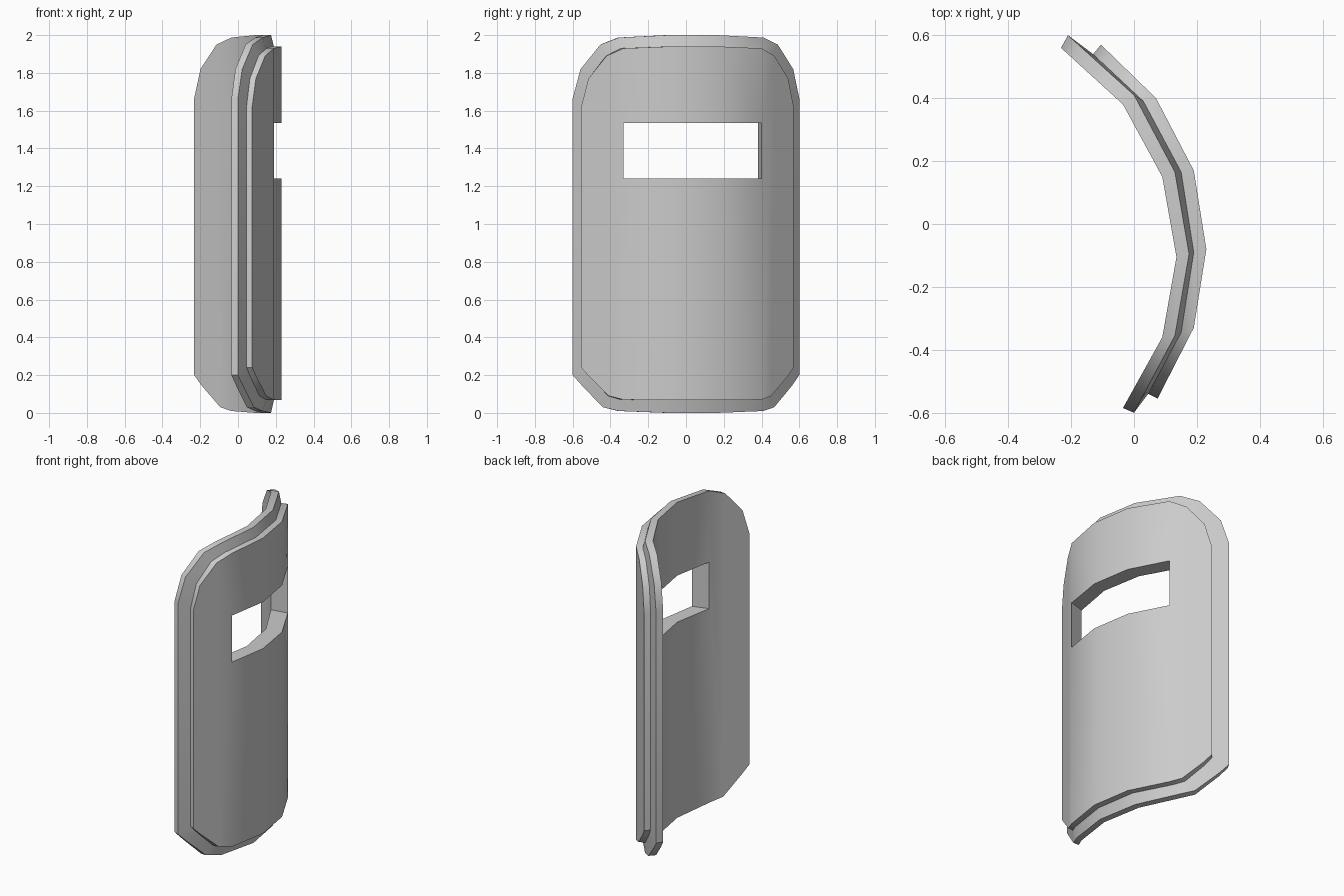
import bpy, bmesh
from math import radians

if "Cube" in bpy.data.objects:
    bpy.data.objects.remove(bpy.data.objects["Cube"])

# Plan curves (x, y) from the +y edge to the -y edge, one per layer
BACK = [(-.232, .56), (-.035, .38), (.09, .15), (.135, -.105), (.09, -.36), (-.035, -.585)]
RIM = [(-.21, .60), (0, .41), (.13, .165), (.175, -.095), (.13, -.355), (0, -.60)]
STEP = [(-.13, .54), (.03, .39), (.15, .165), (.19, -.09), (.15, -.345), (.045, -.54)]
FRONT = [(-.105, .57), (.07, .40), (.19, .17), (.23, -.08), (.19, -.33), (.075, -.555)]

# Columns across the curve: position along it at the top and bottom
U_TOP = [0, .17, .6, 1, 2, 3, 4, 4.4, 4.83, 5]
U_BOT = [0, .2, .7, 1, 2, 3, 4, 4.35, 4.8, 5]
OUTER_TOP = [1.665, 1.82, 1.95, 1.987, 2.0]
OUTER_BOT = [.20, .145, .03, .01, 0]
INNER_TOP = [1.62, 1.77, 1.89, 1.93, 1.94]
INNER_BOT = [.24, .19, .09, .07, .068]
WIN_LOW, WIN_HIGH = 1.24, 1.535
WIN_FIRST, WIN_LAST = 3, 6


def mirrored(half):
    return half + half[::-1]


def point(curve, u, z):
    i = min(int(u), len(curve) - 2)
    t = u - i
    (x0, y0), (x1, y1) = curve[i], curve[i + 1]
    return (x0 + (x1 - x0) * t, y0 + (y1 - y0) * t, z)


bm = bmesh.new()


def make_columns(curve, tops, bottoms, window):
    cols = []
    for i, (zt, zb) in enumerate(zip(mirrored(tops), mirrored(bottoms))):
        pts = [point(curve, U_BOT[i], zb)]
        if window and WIN_FIRST <= i <= WIN_LAST:
            pts += [point(curve, U_TOP[i], WIN_LOW), point(curve, U_TOP[i], WIN_HIGH)]
        pts.append(point(curve, U_TOP[i], zt))
        cols.append([bm.verts.new(p) for p in pts])
    return cols


def skin(cols):
    # Vertical strips, split around the window
    for a, b in zip(cols, cols[1:]):
        if len(a) == 4 and len(b) == 4:
            bm.faces.new((a[0], a[1], b[1], b[0]))
            bm.faces.new((a[2], a[3], b[3], b[2]))
        else:
            bm.faces.new(a + b[::-1])


def outline(cols):
    return [c[-1] for c in cols] + [c[0] for c in reversed(cols)]


def opening(cols):
    w = cols[WIN_FIRST:WIN_LAST + 1]
    return [c[2] for c in w] + [c[1] for c in reversed(w)]


def bridge(a, b):
    n = len(a)
    for i in range(n):
        j = (i + 1) % n
        bm.faces.new((a[i], a[j], b[j], b[i]))


# Curved plate with sloped rim, raised front panel and viewing slot
back = make_columns(BACK, OUTER_TOP, OUTER_BOT, True)
rim = make_columns(RIM, OUTER_TOP, OUTER_BOT, False)
step = make_columns(STEP, INNER_TOP, INNER_BOT, False)
front = make_columns(FRONT, INNER_TOP, INNER_BOT, True)
skin(back)
skin(front)
loops = [outline(c) for c in (back, rim, step, front)]
for a, b in zip(loops, loops[1:]):
    bridge(a, b)
bridge(opening(back), opening(front))
bmesh.ops.recalc_face_normals(bm, faces=bm.faces[:])

mesh = bpy.data.meshes.new("curved_shield")
bm.to_mesh(mesh)
bm.free()
shield = bpy.data.objects.new("curved_shield", mesh)
bpy.context.collection.objects.link(shield)
bpy.context.view_layer.objects.active = shield
shield.select_set(True)
bpy.ops.object.shade_smooth_by_angle(angle=radians(30))
